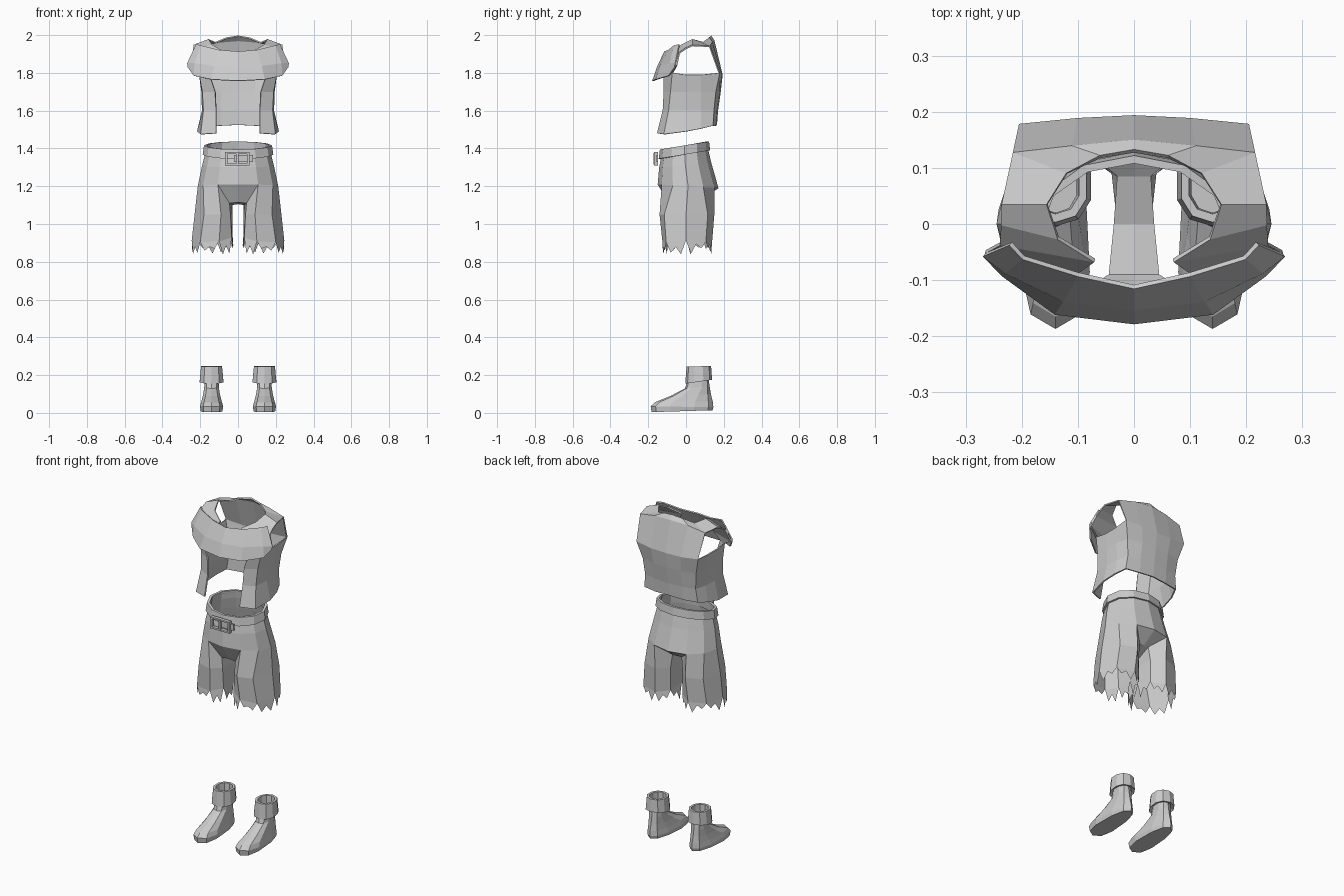
import bpy, bmesh, math, random
from mathutils import Vector

random.seed(4)
cube = bpy.data.objects.get("Cube")
if cube:
    bpy.data.objects.remove(cube)

grey = bpy.data.materials.new("plain grey")
grey.use_nodes = True
tone = (0.6, 0.6, 0.6, 1)
grey.diffuse_color = tone
grey.node_tree.nodes["Principled BSDF"].inputs["Base Color"].default_value = tone


def finish(name, bm, mirror=True, thickness=0):
    """Turn a bmesh into a flat shaded object, mirrored across x."""
    bmesh.ops.remove_doubles(bm, verts=bm.verts, dist=0.0005)
    bmesh.ops.recalc_face_normals(bm, faces=bm.faces)
    mesh = bpy.data.meshes.new(name)
    bm.to_mesh(mesh)
    bm.free()
    mesh.materials.append(grey)
    obj = bpy.data.objects.new(name, mesh)
    bpy.context.collection.objects.link(obj)
    if mirror:
        mod = obj.modifiers.new("Mirror", "MIRROR")
        mod.merge_threshold = 0.001
    if thickness:
        mod = obj.modifiers.new("Solidify", "SOLIDIFY")
        mod.thickness = thickness
        mod.offset = 0
    return obj


def add(bm, points):
    return [bm.verts.new(p) for p in points]


def bridge(bm, a, b, closed=False):
    """Quads between two rows of the same length."""
    n = len(a)
    for i in range(n if closed else n - 1):
        j = (i + 1) % n
        bm.faces.new((a[i], a[j], b[j], b[i]))


def loop(w, y0, y1, z0, z1, n, cx=0, arc=2 * math.pi, heel=1, power=1):
    """Oval row starting at the front; z runs from z0 in front to z1 behind."""
    count = n if arc > 4 else n + 1
    pts = []
    for i in range(count):
        a = arc * i / n
        s, c = math.sin(a), -math.cos(a)
        s = math.copysign(abs(s) ** power, s)
        c = math.copysign(abs(c) ** power, c)
        t = (c + 1) / 2
        pts.append((cx + w * s * (1 + (heel - 1) * t), y0 + (y1 - y0) * t, z0 + (z1 - z0) * t))
    return pts


def box(bm, centre, size):
    made = bmesh.ops.create_cube(bm, size=1)["verts"]
    for v in made:
        v.co = Vector(centre) + Vector([v.co[k] * size[k] for k in range(3)])


# Vest: open front strips, sides and back
bm = bmesh.new()
body = [
    add(bm, [(.15, -.115, 1.79), (.205, -.07, 1.8), (.2, 0, 1.79), (.2, .08, 1.79),
             (.203, .175, 1.8), (.1, .185, 1.79), (0, .19, 1.79)]),
    add(bm, [(.12, -.115, 1.7), (.185, -.08, 1.7), (.19, 0, 1.7), (.188, .08, 1.7),
             (.175, .155, 1.7), (.09, .175, 1.7), (0, .18, 1.7)]),
    add(bm, [(.115, -.12, 1.6), (.18, -.09, 1.6), (.187, 0, 1.6), (.182, .08, 1.6),
             (.165, .145, 1.6), (.09, .16, 1.6), (0, .166, 1.6)]),
    add(bm, [(.115, -.15, 1.48), (.195, -.115, 1.475), (.213, 0, 1.49), (.2, .08, 1.505),
             (.175, .14, 1.52), (.09, .155, 1.52), (0, .16, 1.525)]),
]
for upper, lower in zip(body, body[1:]):
    bridge(bm, upper, lower)

# Vest shoulders and neck rim
neck = add(bm, [(.12, -.1, 1.84), (.07, -.065, 1.91), (.135, -.025, 1.945),
                (.155, .035, 1.975), (.12, .09, 1.96), (.06, .12, 1.985), (0, .13, 1.995)])
arm = add(bm, [(.265, -.05, 1.84), (.238, -.035, 1.905), (.236, 0, 1.93), (.235, .035, 1.945)])
yoke = add(bm, [(.215, .125, 1.94), (.11, .137, 1.962), (0, .147, 1.97)])
bridge(bm, body[0][:2], [neck[0], arm[0]])
bridge(bm, neck[:5], arm + yoke[:1])
bridge(bm, neck[4:], yoke)
bridge(bm, yoke, body[0][4:])
finish("vest", bm, thickness=.008)

# Chest flap hanging over the front of the vest
bm = bmesh.new()
flap = [
    add(bm, [(0, -.112, 1.912), (.1, -.09, 1.92), (.197, -.06, 1.945), (.22, -.035, 1.95)]),
    add(bm, [(0, -.15, 1.83), (.125, -.135, 1.835), (.228, -.085, 1.85), (.267, -.055, 1.85)]),
    add(bm, [(0, -.175, 1.757), (.14, -.158, 1.765), (.233, -.09, 1.785), (.264, -.058, 1.83)]),
]
for upper, lower in zip(flap, flap[1:]):
    bridge(bm, upper, lower)
finish("chest_flap", bm, thickness=.008)

# Trousers: hips, crotch and flared legs
bm = bmesh.new()
hips = [add(bm, loop(*row, 6, arc=math.pi)) for row in (
    (.165, -.125, .11, 1.39, 1.425),
    (.19, -.142, .135, 1.3, 1.32),
    (.213, -.15, .172, 1.21, 1.19))]
for upper, lower in zip(hips, hips[1:]):
    bridge(bm, upper, lower)
seat = hips[-1]
middle = add(bm, [(0, .085, 1.13), (0, 0, 1.105), (0, -.09, 1.115)])
inner = add(bm, [(.03, .085, 1.13), (.036, 0, 1.1), (.045, -.09, 1.11)])
bridge(bm, middle, inner)
bm.faces.new((seat[0], seat[1], inner[2], middle[2]))
bm.faces.new((seat[6], middle[0], inner[0], seat[5]))

thigh = seat[1:6] + inner
knee = add(bm, [(x, y, 1.05) for x, y in (
    (.09, -.14), (.18, -.115), (.23, 0), (.195, .115), (.1, .15), (.04, .09), (.03, 0), (.04, -.09))])
hem = add(bm, [(x, y, random.uniform(.9, .935)) for x, y in (
    (.1, -.125), (.2, -.105), (.245, 0), (.21, .105), (.11, .138), (.04, .09), (.028, 0), (.033, -.09))])
bridge(bm, thigh, knee, True)
bridge(bm, knee, hem, True)

# Torn teeth along the hem
for i, a in enumerate(hem):
    b = hem[(i + 1) % len(hem)]
    teeth = []
    for t, low, high in ((.25, .835, .88), (.5, .875, .895), (.75, .835, .88)):
        p = a.co.lerp(b.co, t)
        p.x = .14 + (p.x - .14) * 1.05
        p.y *= 1.03
        p.z = random.uniform(low, high)
        teeth.append(bm.verts.new(p))
    bm.faces.new([a] + teeth + [b])
finish("torn_trousers", bm)

# Belt
bm = bmesh.new()
rows = [add(bm, loop(*row, 12)) for row in (
    (.172, -.128, .115, 1.345, 1.39),
    (.187, -.145, .128, 1.345, 1.39),
    (.18, -.138, .122, 1.395, 1.437),
    (.165, -.123, .108, 1.395, 1.437))]
for upper, lower in zip(rows, rows[1:] + rows[:1]):
    bridge(bm, upper, lower, True)
finish("belt", bm, mirror=False)

# Buckle frame, prong and belt tail
bm = bmesh.new()
for side in (-1, 1):
    box(bm, (side * .058 - .004, -.158, 1.345), (.012, .022, .07))
    box(bm, (-.004, -.158, 1.345 + side * .03), (.116, .02, .01))
box(bm, (-.004, -.165, 1.345), (.012, .014, .06))
finish("buckle", bm, mirror=False)
bm = bmesh.new()
box(bm, (.03, -.152, 1.347), (.1, .01, .036))
finish("belt_tail", bm, mirror=False)

# Boots
bm = bmesh.new()
rows = [add(bm, loop(*row, 10, cx=.14, heel=heel, power=.8)) for *row, heel in (
    (.064, -.182, .14, .004, .014, .75),
    (.069, -.187, .145, .035, .03, .75),
    (.062, -.165, .142, .056, .06, .75),
    (.05, -.085, .132, .088, .1, .85),
    (.04, -.005, .125, .13, .14, 1),
    (.039, .01, .12, .18, .18, 1))]
for lower, upper in zip(rows, rows[1:]):
    bridge(bm, lower, upper, True)
bm.faces.new(rows[0])
finish("boots", bm)

# Turned down boot cuffs
bm = bmesh.new()
rows = [add(bm, loop(*row, 10, cx=.14, power=.9)) for row in (
    (.04, .01, .12, .18, .18),
    (.066, -.004, .138, .155, .175),
    (.058, .003, .133, .245, .248),
    (.044, .018, .118, .245, .248),
    (.039, .02, .115, .16, .16))]
for lower, upper in zip(rows, rows[1:]):
    bridge(bm, lower, upper, True)
finish("boot_cuffs", bm)
